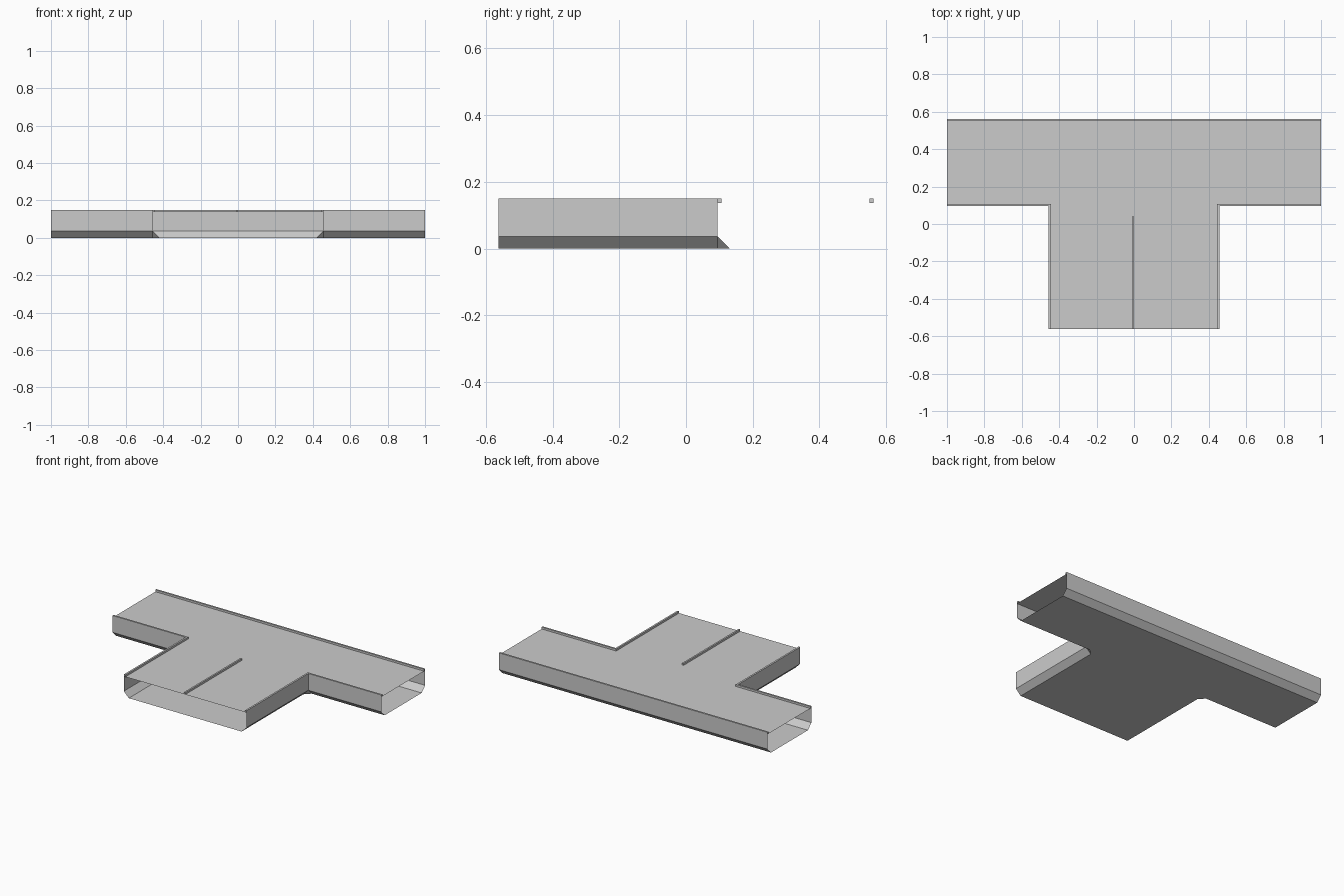
import bpy
import bmesh

if "Cube" in bpy.data.objects:
    bpy.data.objects.remove(bpy.data.objects["Cube"])

# Main dimensions: half length, half depth, stem half width, front of crossbar
L, D, S, F = 1.0, 0.5615, 0.457, 0.095
CH, TOP, DECK, K = 0.037, 0.15, 0.137, 0.012  # chamfer, heights, kerb width

grey = bpy.data.materials.new("concrete grey")
grey.use_nodes = True
color = (0.6, 0.6, 0.6, 1.0)
grey.diffuse_color = color
grey.node_tree.nodes["Principled BSDF"].inputs["Base Color"].default_value = color


def make(name, faces):
    """Build a flat-shaded object from a list of polygons."""
    bm = bmesh.new()
    for pts in faces:
        bm.faces.new([bm.verts.new(p) for p in pts])
    bmesh.ops.remove_doubles(bm, verts=bm.verts, dist=1e-5)
    mesh = bpy.data.meshes.new(name)
    bm.to_mesh(mesh)
    bm.free()
    mesh.materials.append(grey)
    obj = bpy.data.objects.new(name, mesh)
    bpy.context.collection.objects.link(obj)
    return obj


def at(path, z):
    return [(x, y, z) for x, y in path]


def strip(low, high):
    """Quads between two paths of equal length."""
    return [(low[i], low[i + 1], high[i + 1], high[i]) for i in range(len(low) - 1)]


def mirrored(faces):
    return faces + [[(-x, y, z) for x, y, z in reversed(f)] for f in faces]


def side(d):
    """Right-hand outline from stem end to crossbar end, inset by d."""
    return [(S - d, -D), (S - d, F + d), (L, F + d)]


def back(d):
    return [(L, D - d), (-L, D - d)]


# Outer walls, open at the three ends
make("side_walls", mirrored(strip(at(side(0), CH), at(side(0), TOP))))
make("back_wall", strip(at(back(0), CH), at(back(0), TOP)))

# Sloped lower edges, with a triangular facet at each inner corner
stem_low, bar_low = [(S - CH, -D), (S - CH, F)], [(S, F + CH), (L, F + CH)]
wall_low = at(side(0), CH)
slopes = strip(at(stem_low, 0), wall_low[:2]) + strip(at(bar_low, 0), wall_low[1:])
slopes.append([(S - CH, F, 0), (S, F + CH, 0), (S, F, CH)])
make("side_slopes", mirrored(slopes))
make("back_slope", strip(at(back(CH), 0), at(back(0), CH)))

# Floor and deck as flat T-shaped plates
def plate(name, half, z, inset, up):
    ring = half + back(inset) + [(-x, y) for x, y in reversed(half)]
    ring = list(dict.fromkeys(ring))
    make(name, [at(ring if up else ring[::-1], z)])


plate("floor", stem_low + bar_low, 0, CH, False)
plate("deck", side(0), DECK, 0, True)


# Kerbs along the deck edges: top, inner face and end caps
def kerb(outer, inner):
    faces = strip(at(outer, TOP), at(inner, TOP)) + strip(at(inner, TOP), at(inner, DECK))
    for i in (0, -1):
        cap = at([outer[i], inner[i]], DECK) + at([inner[i], outer[i]], TOP)
        faces.append(cap if i == 0 else cap[::-1])
    return faces


make("side_kerbs", mirrored(kerb(side(0), side(K))))
make("back_kerb", kerb(back(0), back(K)))

# Divider rib down the stem
bpy.ops.mesh.primitive_cube_add(size=1, location=(-0.005, (0.04 - D) / 2, (DECK + TOP) / 2))
rib = bpy.context.object
rib.name = "divider_rib"
rib.scale = (0.011, 0.04 + D, TOP - DECK)
rib.data.materials.append(grey)
